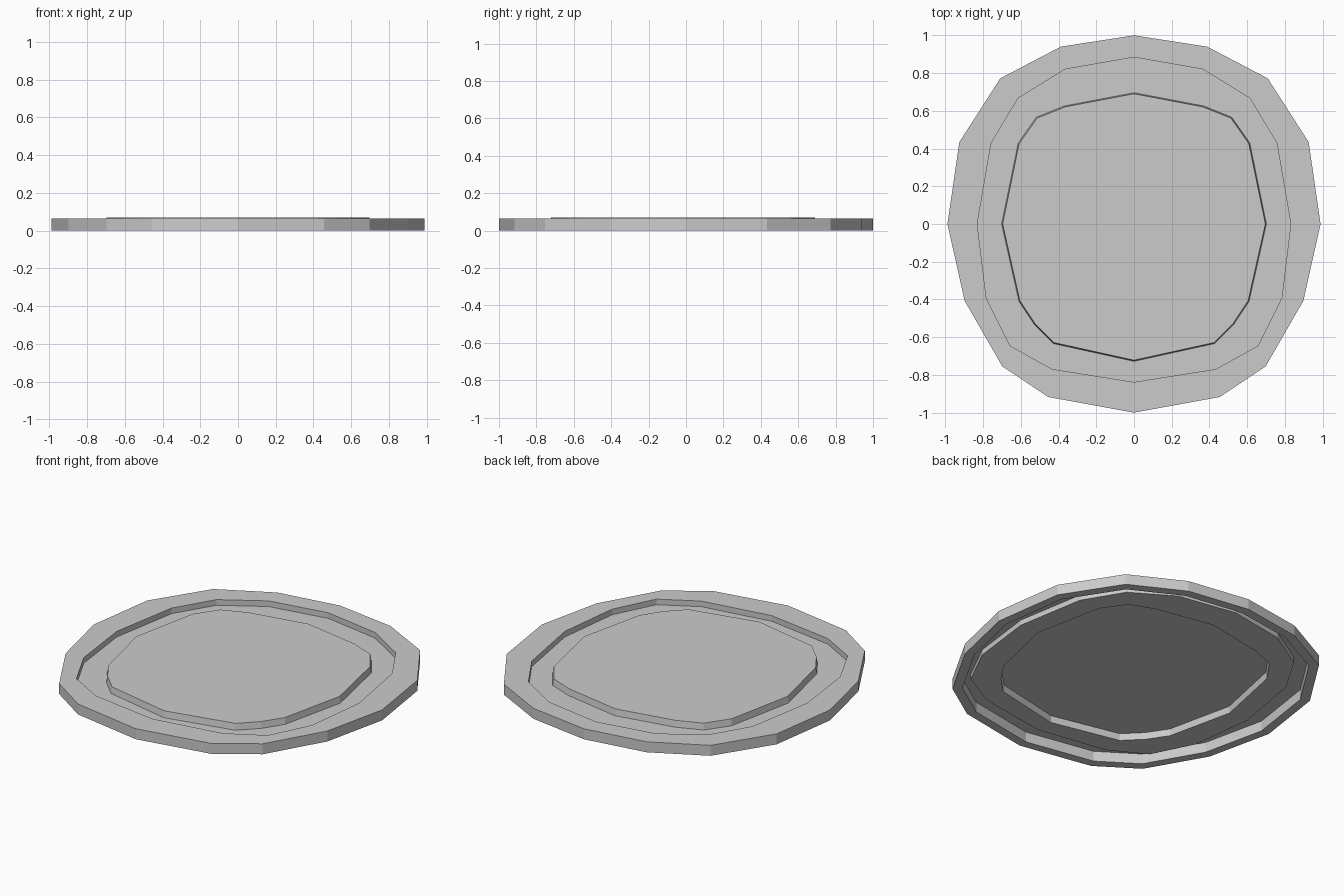
import bpy, bmesh

if "Cube" in bpy.data.objects:
    bpy.data.objects.remove(bpy.data.objects["Cube"])

# Half outlines (right side), back centre to front centre
OUTER = [(0, 1), (.388, .94), (.709, .772), (.926, .434), (.989, 0),
         (.898, -.407), (.698, -.755), (.455, -.917), (0, -1)]
GROOVE = [(0, .884), (.365, .82), (.614, .667), (.757, .429), (.831, 0),
          (.783, -.392), (.656, -.646), (.434, -.769), (0, -.838)]
PANEL = [(0, .696), (.368, .626), (.518, .566), (.614, .429), (.702, 0),
         (.61, -.41), (.53, -.531), (.427, -.634), (0, -.728)]


def mirrored(half):
    return half + [(-x, y) for x, y in reversed(half[1:-1])]


def ring(bm, half, z, scale=1.0):
    return [bm.verts.new((x * scale, y * scale, z)) for x, y in mirrored(half)]


def bridge(bm, a, b):
    n = len(a)
    for i in range(n):
        j = (i + 1) % n
        bm.faces.new((a[i], a[j], b[j], b[i]))


bm = bmesh.new()
loops = [
    ring(bm, OUTER, .063, .945),   # inside of the rim wall, top
    ring(bm, OUTER, 0, .945),      # inside of the rim wall, foot
    ring(bm, OUTER, 0),            # outer foot
    ring(bm, OUTER, .065),         # outer top edge
    ring(bm, GROOVE, .065),        # inner edge of rim
    ring(bm, GROOVE, .03),         # groove floor, outside
    ring(bm, PANEL, .03),          # groove floor, inside
    ring(bm, PANEL, .07, .992),    # raised panel edge
]
for a, b in zip(loops, loops[1:]):
    bridge(bm, a, b)
bm.faces.new(loops[-1])
# underside of the rim
under = ring(bm, GROOVE, .063)
bridge(bm, under, loops[0])
bmesh.ops.recalc_face_normals(bm, faces=bm.faces)
if loops[-1][0].link_faces and max(bm.faces, key=lambda f: f.calc_area()).normal.z < 0:
    bmesh.ops.reverse_faces(bm, faces=bm.faces)

mesh = bpy.data.meshes.new("round_lid")
bm.to_mesh(mesh)
bm.free()
lid = bpy.data.objects.new("round_lid", mesh)
bpy.context.collection.objects.link(lid)
